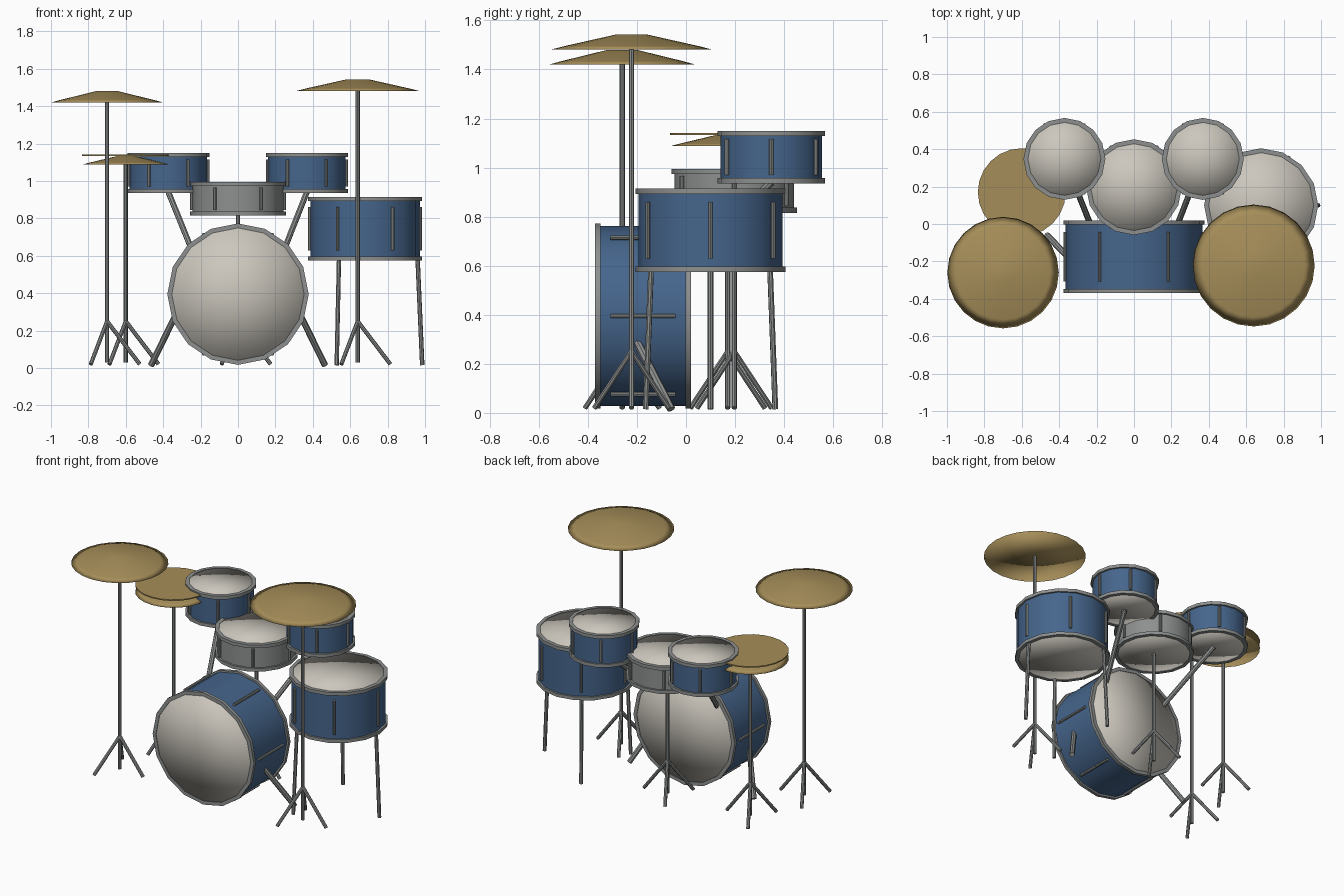
import bpy, bmesh, math
from mathutils import Vector, Matrix

if "Cube" in bpy.data.objects:
    bpy.data.objects.remove(bpy.data.objects["Cube"])


def material(name, rgb):
    m = bpy.data.materials.new(name)
    m.use_nodes = True
    m.diffuse_color = (*rgb, 1)
    m.node_tree.nodes["Principled BSDF"].inputs["Base Color"].default_value = (*rgb, 1)
    return m


BLUE = material("blue shell", (0.06, 0.13, 0.26))
SILVER = material("grey metal", (0.27, 0.28, 0.28))
SKIN = material("pale drum skin", (0.60, 0.57, 0.51))
BRASS = material("brass", (0.38, 0.27, 0.10))


def finish(name, bm, mat, matrix=Matrix(), angle=40):
    bmesh.ops.recalc_face_normals(bm, faces=bm.faces)
    mesh = bpy.data.meshes.new(name)
    bm.to_mesh(mesh)
    bm.free()
    mesh.materials.append(mat)
    ob = bpy.data.objects.new(name, mesh)
    ob.matrix_world = matrix
    bpy.context.collection.objects.link(ob)
    bpy.ops.object.select_all(action='DESELECT')
    ob.select_set(True)
    bpy.context.view_layer.objects.active = ob
    bpy.ops.object.shade_smooth_by_angle(angle=math.radians(angle))
    return ob


def lathe(name, profile, mat, matrix, sides, angle=40, closed=False):
    """Turn a (radius, height) profile around the local z axis."""
    bm = bmesh.new()
    verts = [bm.verts.new((r, 0, z)) for r, z in profile]
    pairs = list(zip(verts, verts[1:]))
    if closed:
        pairs.append((verts[-1], verts[0]))
    edges = [bm.edges.new(p) for p in pairs]
    bmesh.ops.spin(bm, geom=verts + edges, cent=(0, 0, 0), axis=(0, 0, 1),
                   angle=math.tau, steps=sides)
    bmesh.ops.remove_doubles(bm, verts=bm.verts, dist=1e-4)
    return finish(name, bm, mat, matrix, angle)


def add_rod(bm, a, b, radius, sides=8):
    a, b = Vector(a), Vector(b)
    d = b - a
    m = Matrix.Translation((a + b) / 2) @ d.to_track_quat('Z', 'Y').to_matrix().to_4x4()
    bmesh.ops.create_cone(bm, cap_ends=True, segments=sides, radius1=radius,
                          radius2=radius, depth=d.length, matrix=m)


def rods(name, spans, radius, matrix=Matrix()):
    bm = bmesh.new()
    for a, b in spans:
        add_rod(bm, a, b, radius)
    finish(name, bm, SILVER, matrix)


def polar(r, turn, z):
    return (r * math.cos(turn), r * math.sin(turn), z)


def drum(name, base, r, h, shell_mat, sides=16, turn=Matrix()):
    m = Matrix.Translation(base) @ turn
    rim, wide = 0.022, 0.024
    lathe(name + "_shell", [(r - 0.012, 0.01), (r - 0.012, h - 0.01)], shell_mat, m, sides)
    for end, z, inward in (("top", h, -1), ("bottom", 0, 1)):
        low = z + inward * rim
        lathe(f"{name}_{end}_hoop", [(r - wide, z), (r, z), (r, low), (r - wide, low)],
              SILVER, m, sides, closed=True)
        skin = z + inward * 0.003
        lathe(f"{name}_{end}_skin",
              [(0, skin), (r - wide + 0.004, skin), (r - wide + 0.004, low)],
              SKIN, m, sides, angle=180)
    # Six tension lugs around the shell
    rods(name + "_lugs", [(polar(r - 0.009, k * math.tau / 6, h * 0.16),
                           polar(r - 0.009, k * math.tau / 6, h * 0.84))
                          for k in range(6)], 0.009, m)


def stand(name, x, y, top):
    spans = [((0, 0, 0.03), (0, 0, top))]
    spans += [((0, 0, 0.25), polar(0.175, k * math.tau / 3, 0.02)) for k in range(3)]
    rods(name, spans, 0.011, Matrix.Translation((x, y, 0)))


def cymbal(name, x, y, z, r, h):
    lathe(name, [(0, 0), (r, 0), (r * 0.84, h * 0.22), (r * 0.2, h), (0, h)],
          BRASS, Matrix.Translation((x, y, z)), 24, angle=180)


# Drums
drum("bass_drum", (0, 0.02, 0.395), 0.378, 0.39, BLUE, turn=Matrix.Rotation(math.pi / 2, 4, 'X'))
drum("snare_drum", (0, 0.197, 0.815), 0.256, 0.18, SILVER)
drum("floor_tom", (0.68, 0.1, 0.575), 0.305, 0.34, BLUE)
for side, x in (("right", -0.372), ("left", 0.368)):
    s = math.copysign(1, x)
    drum(side + "_tom", (x, 0.348, 0.935), 0.219, 0.215, BLUE)
    # Tom arm into the bass drum, and the bass drum's spur
    rods(side + "_tom_arm", [((x, 0.348, 0.94), (s * 0.23, -0.01, 0.59))], 0.016)
    rods(side + "_spur", [((s * 0.33, -0.2, 0.29), (s * 0.465, -0.06, 0.015))], 0.017)

# Floor tom legs
rods("floor_tom_legs", [(polar(0.28, k * math.tau / 3, 0.59), polar(0.305, k * math.tau / 3, 0.015))
                        for k in range(3)], 0.012, Matrix.Translation((0.68, 0.1, 0)))

# Stands and cymbals
stand("snare_stand", 0, 0.197, 0.82)
stand("hi_hat_stand", -0.6, 0.17, 1.13)
stand("right_crash_stand", -0.7, -0.26, 1.44)
stand("left_crash_stand", 0.64, -0.222, 1.5)
cymbal("right_crash", -0.7, -0.26, 1.42, 0.298, 0.06)
cymbal("left_crash", 0.64, -0.222, 1.482, 0.326, 0.06)
cymbal("hi_hat_lower", -0.6, 0.17, 1.087, 0.235, 0.046)
lathe("hi_hat_upper", [(0, 1.133), (0.235, 1.133), (0.235, 1.141), (0, 1.141)], BRASS,
      Matrix.Translation((-0.6, 0.17, 0)), 24)
